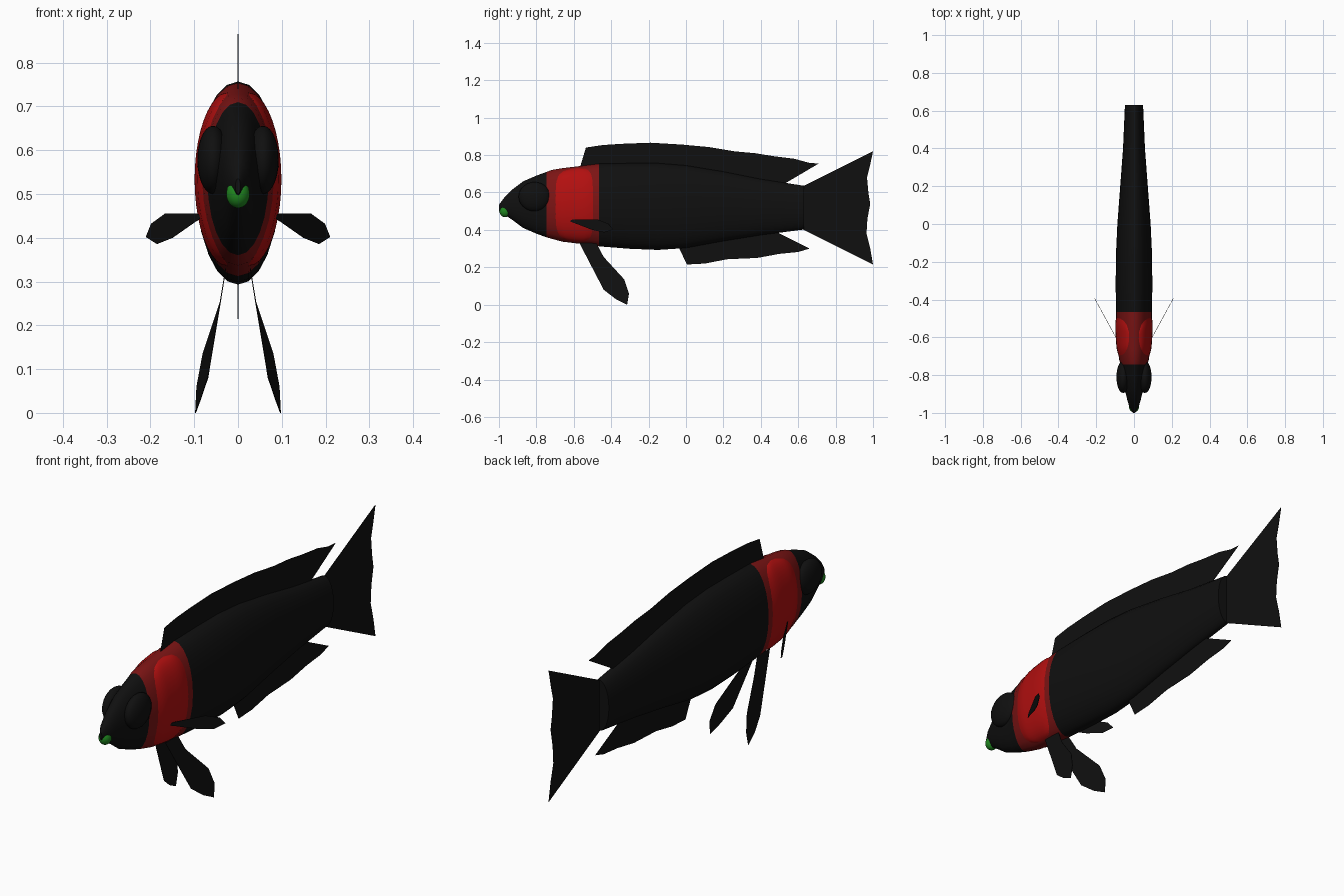
import bpy, bmesh, math

if "Cube" in bpy.data.objects:
    bpy.data.objects.remove(bpy.data.objects["Cube"])


def mat(name, rgb):
    m = bpy.data.materials.new(name)
    m.diffuse_color = (*rgb, 1)
    m.use_nodes = True
    m.node_tree.nodes["Principled BSDF"].inputs["Base Color"].default_value = m.diffuse_color
    return m


BLACK = mat("black", (0.005, 0.005, 0.005))
DARK_RED = mat("dark red", (0.2, 0.007, 0.007))
RED = mat("bright red", (0.45, 0.005, 0.005))
GREEN = mat("green", (0.015, 0.25, 0.015))

# Body stations: y, half width, bottom z, top z
STATIONS = [
    (-1.0, .006, .50, .535), (-.97, .024, .48, .575), (-.93, .036, .455, .615),
    (-.87, .05, .41, .66), (-.80, .062, .38, .69), (-.745, .07, .36, .71),
    (-.72, .078, .353, .72), (-.66, .087, .337, .73), (-.56, .093, .325, .742),
    (-.465, .096, .312, .754), (-.3, .097, .299, .757), (-.15, .095, .293, .757),
    (0, .088, .303, .745), (.2, .073, .34, .712), (.4, .058, .372, .672),
    (.63, .048, .402, .636)]


def section(y):
    """Interpolated half width, bottom and top at y."""
    for a, b in zip(STATIONS, STATIONS[1:]):
        if y <= b[0]:
            t = (y - a[0]) / (b[0] - a[0])
            return [a[i] + t * (b[i] - a[i]) for i in (1, 2, 3)]
    return STATIONS[-1][1:]


def skin(y, ang, scale=1.0):
    """Point on the body surface; ang 0 is +x, 90 degrees is up."""
    w, lo, hi = section(y)
    return (w * scale * math.cos(ang), y,
            (lo + hi) / 2 + (hi - lo) / 2 * scale * math.sin(ang))


def make(name, verts, faces, mats, smooth=True):
    me = bpy.data.meshes.new(name)
    me.from_pydata(verts, [], faces)
    for m in mats:
        me.materials.append(m)
    bm = bmesh.new()
    bm.from_mesh(me)
    bmesh.ops.recalc_face_normals(bm, faces=bm.faces)
    bm.to_mesh(me)
    bm.free()
    for p in me.polygons:
        p.use_smooth = smooth and len(p.vertices) <= 4
    ob = bpy.data.objects.new(name, me)
    bpy.context.collection.objects.link(ob)
    return ob


def mirror_x(ob):
    ob.modifiers.new("Mirror", 'MIRROR').use_mirror_merge = False


# Body with a dark red gill band
N = 24
verts = [skin(s[0], math.tau * k / N) for s in STATIONS for k in range(N)]
faces = [(i * N + k, i * N + (k + 1) % N, (i + 1) * N + (k + 1) % N, (i + 1) * N + k)
         for i in range(len(STATIONS) - 1) for k in range(N)]
faces += [tuple(range(N)), tuple(range(len(verts) - N, len(verts)))]
body = make("body", verts, faces, [BLACK, DARK_RED])
for p in body.data.polygons:
    p.material_index = int(-.745 < p.center.y < -.465)

# Raised bright red gill covers with rounded outline
U, V = 10, 20
verts = []
for j in range(V + 1):
    v = j / V * 2 - 1
    for i in range(U + 1):
        u = i / U * 2 - 1
        y = -.597 + .1 * u * (1 - .97 * v ** 4) ** .5
        lift = .07 * (1 - u ** 4) * (1 - v ** 4)
        verts.append(skin(y, v * math.radians(74), .997 + lift))
faces = [(j * (U + 1) + i, j * (U + 1) + i + 1, (j + 1) * (U + 1) + i + 1, (j + 1) * (U + 1) + i)
         for j in range(V) for i in range(U)]
mirror_x(make("gill_cover", verts, faces, [RED]))


def ellipsoid(name, loc, radii, m):
    bpy.ops.mesh.primitive_uv_sphere_add(segments=24, ring_count=14, radius=1)
    ob = bpy.context.object
    ob.name = ob.data.name = name
    for v in ob.data.vertices:
        v.co = [c + r * a for c, r, a in zip(loc, radii, v.co)]
    ob.data.materials.append(m)
    bpy.ops.object.shade_smooth()
    return ob


# Bulging eyes and green mouth
mirror_x(ellipsoid("eye", (.057, -.81, .578), (.036, .085, .078), BLACK))
ellipsoid("mouth", (0, -.967, .5), (.027, .03, .032), GREEN)


def fin(name, pts):
    ob = make(name, pts, [tuple(range(len(pts)))], [BLACK], False)
    s = ob.modifiers.new("Thin", 'SOLIDIFY')
    s.thickness, s.offset = .002, 0
    return ob


# Centre-line fins as (y, z) outlines
OUTLINES = {
    "dorsal_fin": [(-.565, .74), (-.535, .84), (-.45, .853), (-.35, .86), (-.19, .866),
                   (-.02, .856), (.12, .843), (.26, .82), (.37, .81), (.475, .793),
                   (.58, .78), (.66, .758), (.71, .755), (.515, .64), (.35, .62), (-.4, .65)],
    "anal_fin": [(-.045, .32), (.005, .215), (.1, .22), (.22, .243), (.38, .25),
                 (.5, .272), (.6, .282), (.66, .3), (.48, .39), (.35, .42), (.05, .4)],
    "tail_fin": [(.62, .63), (1, .82), (.983, .74), (.968, .68), (.975, .6), (.985, .54),
                 (.97, .46), (.965, .38), (.985, .3), (1, .215), (.62, .405)]}
for name, outline in OUTLINES.items():
    fin(name, [(0, y, z) for y, z in outline])

# Pectoral fins swept out and back
side = [(.08, .448), (.095, .456), (.165, .456), (.198, .432), (.21, .402),
        (.185, .386), (.15, .4), (.1, .435)]
mirror_x(fin("pectoral_fin", [(x, -.62 + (x - .085) * 1.83, z) for x, z in side]))

# Pelvic fins trailing to the ground
mirror_x(fin("pelvic_fin", [
    (.028, -.57, .33), (.028, -.48, .33), (.04, -.44, .255), (.08, -.33, .135),
    (.094, -.305, .06), (.097, -.315, 0), (.086, -.375, .03), (.069, -.44, .08)]))
